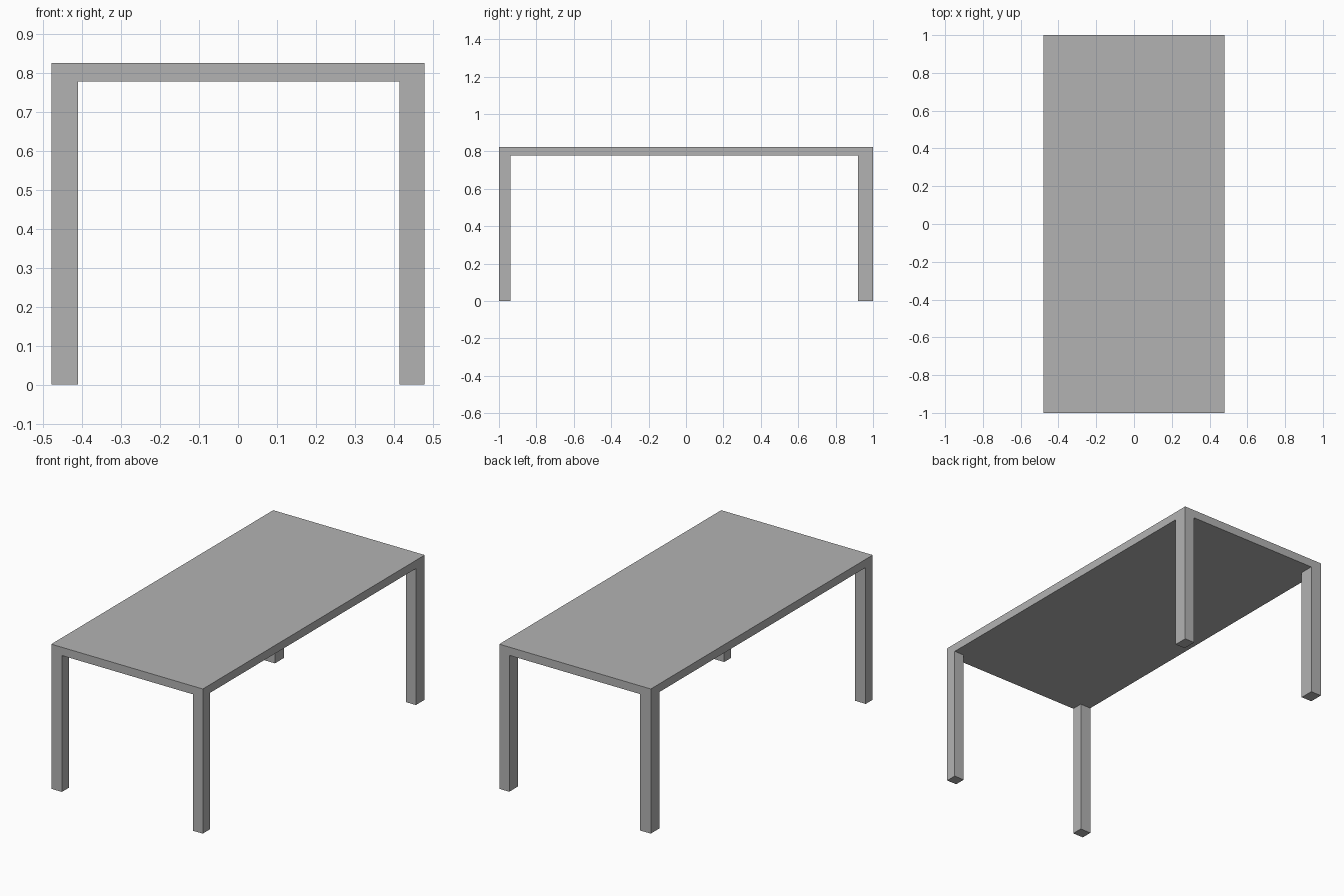
import bpy
import bmesh
from mathutils import Matrix, Vector

cube = bpy.data.objects.get("Cube")
if cube:
    bpy.data.objects.remove(cube, do_unlink=True)

# Table dimensions
HALF_X, HALF_Y = 0.478, 1.0
TOP, UNDERSIDE = 0.825, 0.778
LEG_X = (-0.411, 0.415)    # inner faces of the legs across the width
LEG_Y = (-0.937, 0.92)     # inner faces of the legs along the length

# Single flat grey
grey = bpy.data.materials.new("plain_grey")
grey.use_nodes = True
colour = (0.45, 0.45, 0.45, 1.0)
grey.diffuse_color = colour
grey.node_tree.nodes["Principled BSDF"].inputs["Base Color"].default_value = colour

# Tabletop slab
bm = bmesh.new()
size = Vector((2 * HALF_X, 2 * HALF_Y, TOP - UNDERSIDE))
place = Matrix.Translation((0, 0, (TOP + UNDERSIDE) / 2)) @ Matrix.Diagonal(size.to_4d())
bmesh.ops.create_cube(bm, size=1, matrix=place)

# Cut the slab along the inner leg faces
for axis, cuts in (((1, 0, 0), LEG_X), ((0, 1, 0), LEG_Y)):
    for cut in cuts:
        bmesh.ops.bisect_plane(bm, geom=bm.verts[:] + bm.edges[:] + bm.faces[:],
                               plane_co=Vector(axis) * cut, plane_no=axis)


def is_leg_corner(face):
    c = face.calc_center_median()
    return (face.normal.z < -0.9 and not LEG_X[0] < c.x < LEG_X[1]
            and not LEG_Y[0] < c.y < LEG_Y[1])


# Pull the four legs down from the corners, flush with the slab edges
bm.normal_update()
corners = [f for f in bm.faces if is_leg_corner(f)]
legs = bmesh.ops.extrude_discrete_faces(bm, faces=corners)["faces"]
for foot in legs:
    bmesh.ops.translate(bm, verts=foot.verts[:], vec=(0, 0, -UNDERSIDE))

# Merge flat regions into clean faces
bmesh.ops.remove_doubles(bm, verts=bm.verts[:], dist=0.0001)
bmesh.ops.dissolve_limit(bm, angle_limit=0.01, verts=bm.verts[:], edges=bm.edges[:])
bmesh.ops.recalc_face_normals(bm, faces=bm.faces[:])

mesh = bpy.data.meshes.new("table")
bm.to_mesh(mesh)
bm.free()
mesh.materials.append(grey)
table = bpy.data.objects.new("table", mesh)
bpy.context.collection.objects.link(table)
